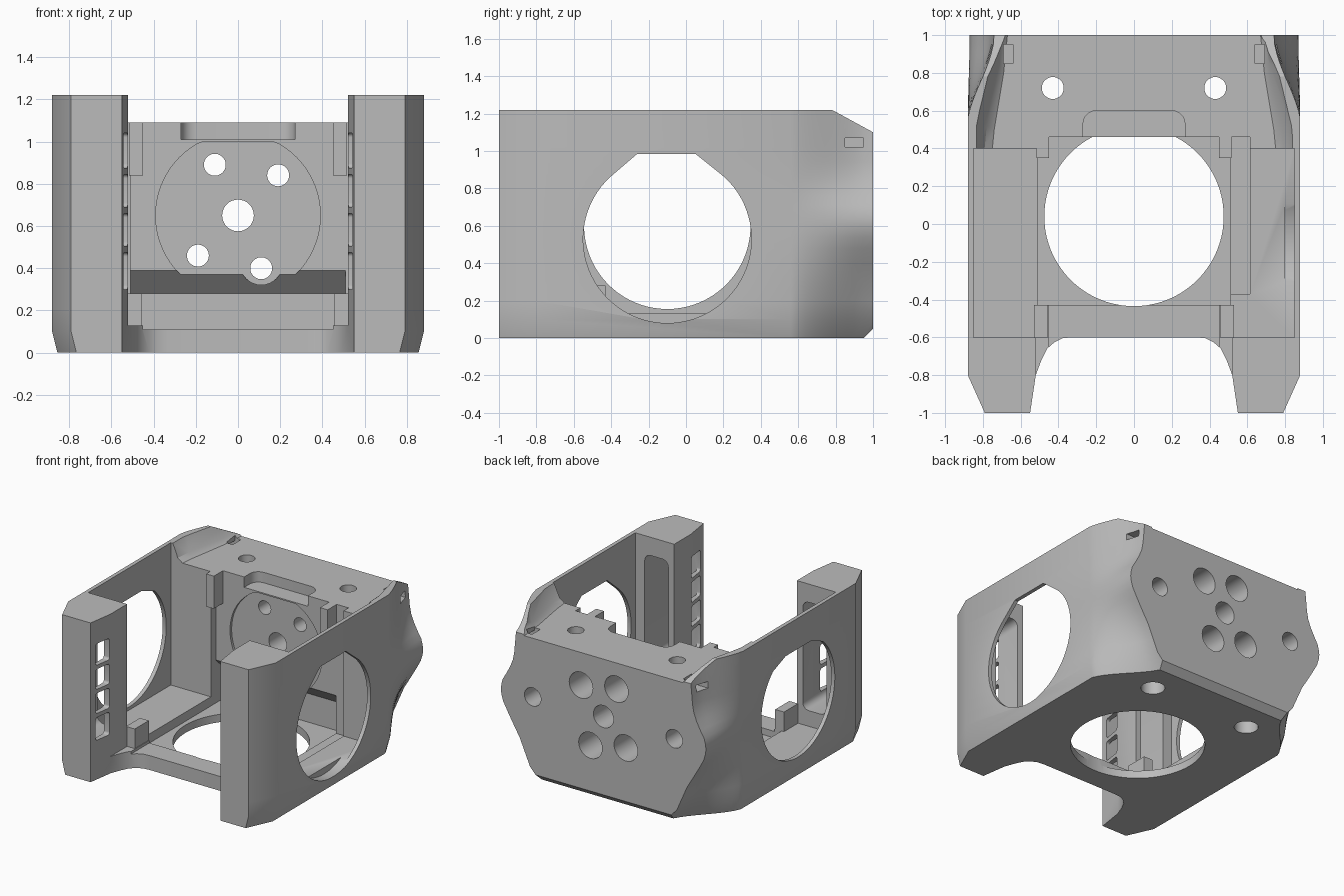
import bpy, bmesh, math
from mathutils import Vector

cube = bpy.data.objects.get("Cube")
if cube:
    bpy.data.objects.remove(cube, do_unlink=True)

grey = bpy.data.materials.new("plain_grey")
grey.use_nodes = True
grey.diffuse_color = (0.5, 0.5, 0.5, 1)
grey.node_tree.nodes["Principled BSDF"].inputs["Base Color"].default_value = (0.5, 0.5, 0.5, 1)


def loft(name, rings):
    """Solid through a list of closed rings with equal point counts."""
    bm = bmesh.new()
    rows = [[bm.verts.new(p) for p in ring] for ring in rings]
    n = len(rows[0])
    for a, b in zip(rows, rows[1:]):
        for i in range(n):
            j = (i + 1) % n
            bm.faces.new((a[i], a[j], b[j], b[i]))
    bm.faces.new(rows[0][::-1])
    bm.faces.new(rows[-1])
    bmesh.ops.recalc_face_normals(bm, faces=bm.faces)
    mesh = bpy.data.meshes.new(name)
    bm.to_mesh(mesh)
    bm.free()
    mesh.materials.append(grey)
    obj = bpy.data.objects.new(name, mesh)
    bpy.context.collection.objects.link(obj)
    return obj


def prism(name, pts, axis, lo, hi):
    """Extrude a flat outline along the named axis."""
    place = {"x": lambda p, d: (d, p[0], p[1]),
             "y": lambda p, d: (p[0], d, p[1]),
             "z": lambda p, d: (p[0], p[1], d)}[axis]
    return loft(name, [[place(p, d) for p in pts] for d in (lo, hi)])


def box(name, x, y, z):
    pts = [(x[0], y[0]), (x[1], y[0]), (x[1], y[1]), (x[0], y[1])]
    return prism(name, pts, "z", *z)


def circle(cx, cy, r, n=48, start=0, end=360):
    count = n if end - start == 360 else n + 1
    return [(cx + r * math.cos(math.radians(start + (end - start) * i / n)),
             cy + r * math.sin(math.radians(start + (end - start) * i / n))) for i in range(count)]


def mirrored(half):
    return half + [(-x, y) for x, y in reversed(half)]


def rounded(a, b, c, d, r):
    """Rounded rectangle from (a, c) to (b, d)."""
    pts = []
    for cx, cy, s in ((b - r, d - r, 0), (a + r, d - r, 90), (a + r, c + r, 180), (b - r, c + r, 270)):
        pts += circle(cx, cy, r, 5, s, s + 90)
    return pts


def combine(tool, mode="DIFFERENCE"):
    mod = body.modifiers.new("cut", "BOOLEAN")
    mod.operation, mod.solver, mod.object = mode, "EXACT", tool
    bpy.context.view_layer.objects.active = body
    bpy.ops.object.modifier_apply(modifier=mod.name)
    bpy.data.objects.remove(tool, do_unlink=True)


def ramp(table, t):
    for (a, u), (b, v) in zip(table, table[1:]):
        if t <= b:
            return u + (v - u) * max(0, t - a) / (b - a)
    return table[-1][1]


# Outer hull: straight sides, rear corners scooped above and below a ridge
REAR = [(0, .57), (.05, .6), (.3, .71), (.45, .8), (.56, .86), (.63, .87),
        (.7, .86), (.8, .8), (.9, .76), (1.22, .73)]
LEVELS = [0, .1, .2, .3, .4, .48, .54, .59, .63, .67, .71, .76, .82, .88, .94, 1.02, 1.22]


def hull_ring(y):
    top = ramp([(-1, 1.22), (.78, 1.22), (1, 1.1)], y)
    low = max(0, y - .95)
    plan = ramp([(-1, .79), (-.8, .88), (1, .88)], y)
    t = min(1, max(0, (y - .56) / .42))
    t = .5 * t + .5 * t * t * (3 - 2 * t)
    side = []
    for level in LEVELS:
        z = min(max(level, low), top)
        w = plan + (ramp(REAR, z) - .88) * t - (.025 if level == 0 else 0)
        side.append((w, y, z))
    return side + [(-x, yy, z) for x, yy, z in reversed(side)]


body = loft("bracket_body", [hull_ring(y) for y in
            (-1, -.8, .56, .6, .64, .69, .74, .78, .82, .86, .9, .95, 1)])

# Main bay between thin side walls, legs and rear block
combine(prism("bay", mirrored([(.55, -1.1), (.55, -1), (.52, -.8), (.52, -.6), (.85, -.6),
                               (.85, .4), (.51, .4), (.51, .46)]), "z", .13, 1.4))
# Lower floor, running under a sloped overhang of the rear block
combine(prism("lower_floor", [(-.43, .06), (.57, .06), (.57, .28), (.46, .39), (-.43, .39)],
              "x", -.51, .51))
# Open front with curved corners
combine(prism("front_gap", mirrored([(.55, -1.1), (.55, -1), (.52, -.8), (.49, -.72), (.46, -.66),
                                     (.42, -.625), (.38, -.605), (.33, -.6)]), "z", -.1, 1.4))
combine(box("bar_top", (-.45, .45), (-.7, -.4), (.11, .4)))
combine(box("floor_groove", (.5, .615), (-.37, .46), (.1, 1.3)))

# Rear deck with coved rims
deck_low = mirrored([(.76, .3), (.74, .5), (.69, .8), (.66, 1.1)])
deck_mid = mirrored([(.8, .3), (.78, .52), (.715, .85), (.67, 1.1)])
deck_high = mirrored([(.85, .3), (.85, .52), (.77, .85), (.7, 1.1)])
combine(loft("deck", [[(x, y, z) for x, y in ring] for ring, z in
                      ((deck_low, 1.09), (deck_mid, 1.12), (deck_high, 1.25))]))
combine(prism("deck_scoop", rounded(-.27, .27, .3, .6, .07), "z", 1.01, 1.3))

# Added posts, tabs and boss
for s in (-1, 1):
    xs = sorted((s * .455, s * .53))
    combine(box("corner_post", xs, (-.6, -.43), (.03, .28)), "UNION")
    xs = sorted((s * .45, s * .515))
    combine(box("corner_tab", xs, (.35, .5), (.84, 1.09)), "UNION")
combine(prism("lower_boss", circle(.11, .42, .1, 32), "y", .48, .62), "UNION")

# Round recess in the front of the rear block
combine(prism("face_recess", [(x, min(1.0, max(.36, z))) for x, z in circle(0, .65, .39, 72)],
              "y", .4, .48))

# Floor opening
combine(prism("floor_opening", circle(0, .04, .475, 80), "z", -.1, .25))

# Side openings with a clipped top
for s, zc, r in ((1, .53, .45), (-1, .6, .445)):
    outline = circle(-.1, zc, r, 60, 133, 407) + [(.05, .985), (-.26, .985)]
    lo, hi = sorted((s * .8, s * 1))
    combine(prism("side_opening", outline, "x", lo, hi))

# Bolt holes through the rear block, wider at the back
for x, z, r, wide in ((0, .65, .075, .085), (-.11, .89, .052, .1), (.19, .84, .052, .1),
                      (-.19, .46, .052, .1), (.11, .40, .052, .1)):
    combine(prism("bolt_hole", circle(x, z, r, 32), "y", .3, 1.1))
    combine(prism("bolt_sink", circle(x, z, wide, 32), "y", .75, 1.1))

for s in (-1, 1):
    # Blind rear holes and upright holes
    combine(prism("rear_hole", circle(s * .6, .64, .07, 32), "y", .7, 1.1))
    combine(prism("upright_hole", circle(s * .43, .72, .058, 32), "z", -.1, 1.3))
    combine(prism("upright_sink", circle(s * .43, .72, .085, 32), "z", -.1, .15))
    # Strap slot, open to the deck and the side
    combine(box("strap_top", sorted((s * .64, s * .69)), (.85, .95), (1.02, 1.3)))
    combine(box("strap_side", sorted((s * .66, s * 1)), (.85, .95), (1.02, 1.07)))
    # Hollow leg, open to the bay, with a laddered window on the inner face
    lo, hi = sorted((s * .57, s * .77))
    combine(prism("leg_pocket", rounded(lo, hi, .25, 1.08, .05), "y", -.95, -.5))
    lo, hi = sorted((s * .45, s * .6))
    for z0, z1 in ((.3, .475), (.505, .66), (.69, .845), (.875, 1.04)):
        combine(prism("ladder_window", rounded(-.95, -.81, z0, z1, .02), "x", lo, hi))

# Finish
body.data.materials.clear()
body.data.materials.append(grey)
for poly in body.data.polygons:
    poly.material_index = 0
bpy.ops.object.select_all(action="DESELECT")
body.select_set(True)
bpy.context.view_layer.objects.active = body
bpy.ops.object.shade_smooth_by_angle(angle=math.radians(28))
